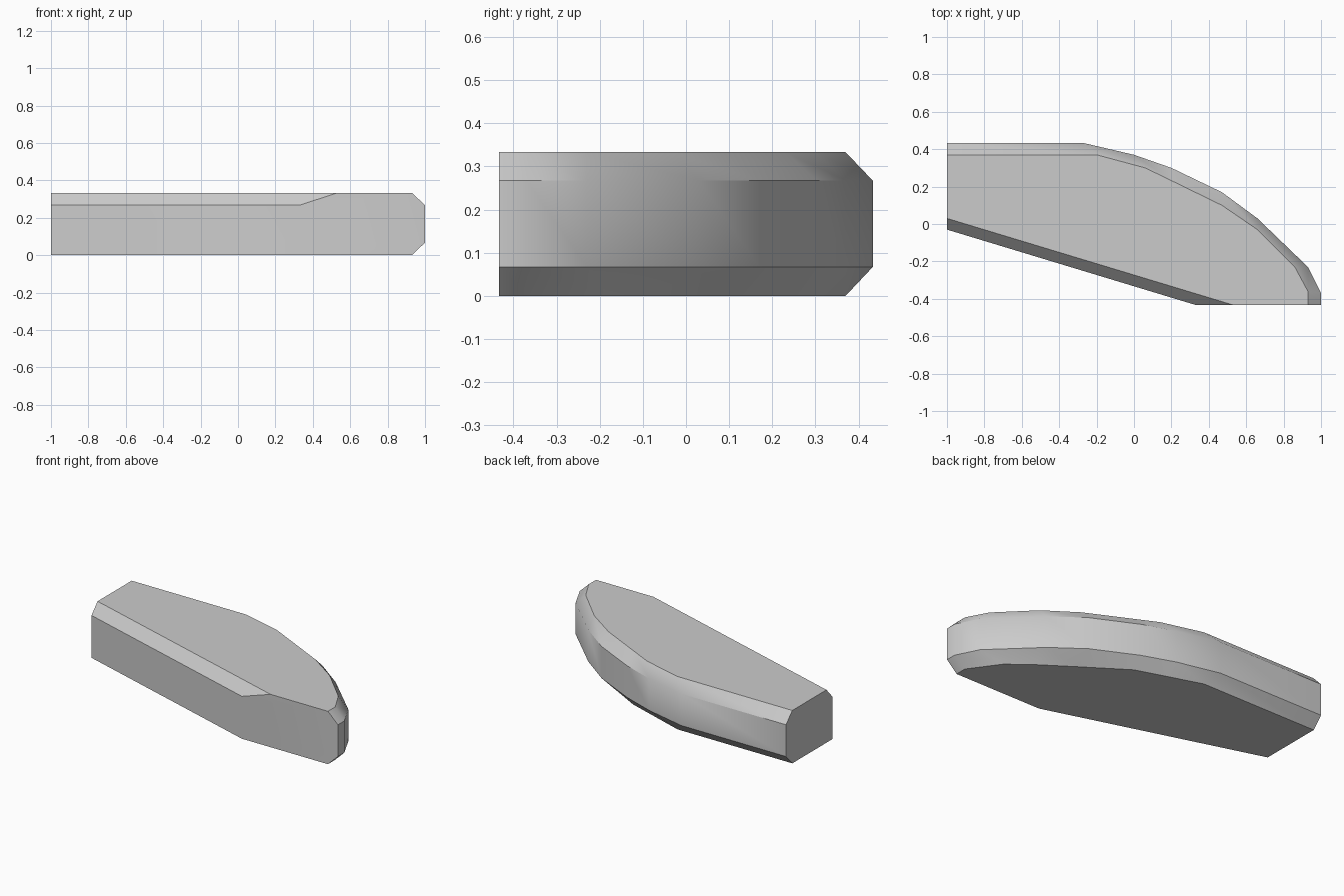
import bpy
import bmesh
import math

cube = bpy.data.objects.get("Cube")
if cube:
    bpy.data.objects.remove(cube, do_unlink=True)

# Single grey material
grey = bpy.data.materials.new("light_grey")
grey.use_nodes = True
colour = (0.6, 0.6, 0.6, 1)
grey.diffuse_color = colour
grey.node_tree.nodes["Principled BSDF"].inputs["Base Color"].default_value = colour

# Plan outlines: curved back edge, then the straight slanted front
floor_edge = [(-1, .37), (-.2, .37), (0, .305), (.2, .24), (.47, .06), (.66, -.07),
              (.8, -.18), (.93, -.36), (.93, -.433), (.33, -.433), (-1, -.03)]
wall_edge = [(-1, .433), (-.27, .433), (0, .37), (.2, .3), (.47, .17), (.66, .03),
             (.93, -.23), (1, -.37), (1, -.433), (.33, -.433), (-1, -.03)]
top_edge = [(-1, .37), (-.2, .37), (.06, .3), (.2, .232), (.47, .1), (.66, -.03),
            (.86, -.23), (.93, -.36), (.93, -.433), (.53, -.433), (-1, .03)]
levels = [(floor_edge, 0), (wall_edge, .067), (wall_edge, .267), (top_edge, .333)]

# Stack the outlines into a slab with bevelled rims
bm = bmesh.new()
rings = [[bm.verts.new((x, y, z)) for x, y in edge] for edge, z in levels]
n = len(floor_edge)
back, front = 0, n - 1
right_corner = n - 3
for low, high in zip(rings, rings[1:]):
    for i in range(n):
        # the two flat ends are closed below as single faces
        if i in (right_corner, front):
            continue
        bm.faces.new((low[i], low[i + 1], high[i + 1], high[i]))
for a, b in ((right_corner, right_corner + 1), (front, back)):
    bm.faces.new([r[a] for r in rings] + [r[b] for r in reversed(rings)])
bm.faces.new(rings[0])
bm.faces.new(rings[-1])
bmesh.ops.recalc_face_normals(bm, faces=bm.faces)

mesh = bpy.data.meshes.new("curved_slab")
bm.to_mesh(mesh)
bm.free()
mesh.materials.append(grey)
slab = bpy.data.objects.new("curved_slab", mesh)
bpy.context.collection.objects.link(slab)

# Smooth along the curve, crisp at the rims
bpy.ops.object.select_all(action="DESELECT")
slab.select_set(True)
bpy.context.view_layer.objects.active = slab
bpy.ops.object.shade_smooth_by_angle(angle=math.radians(38))
